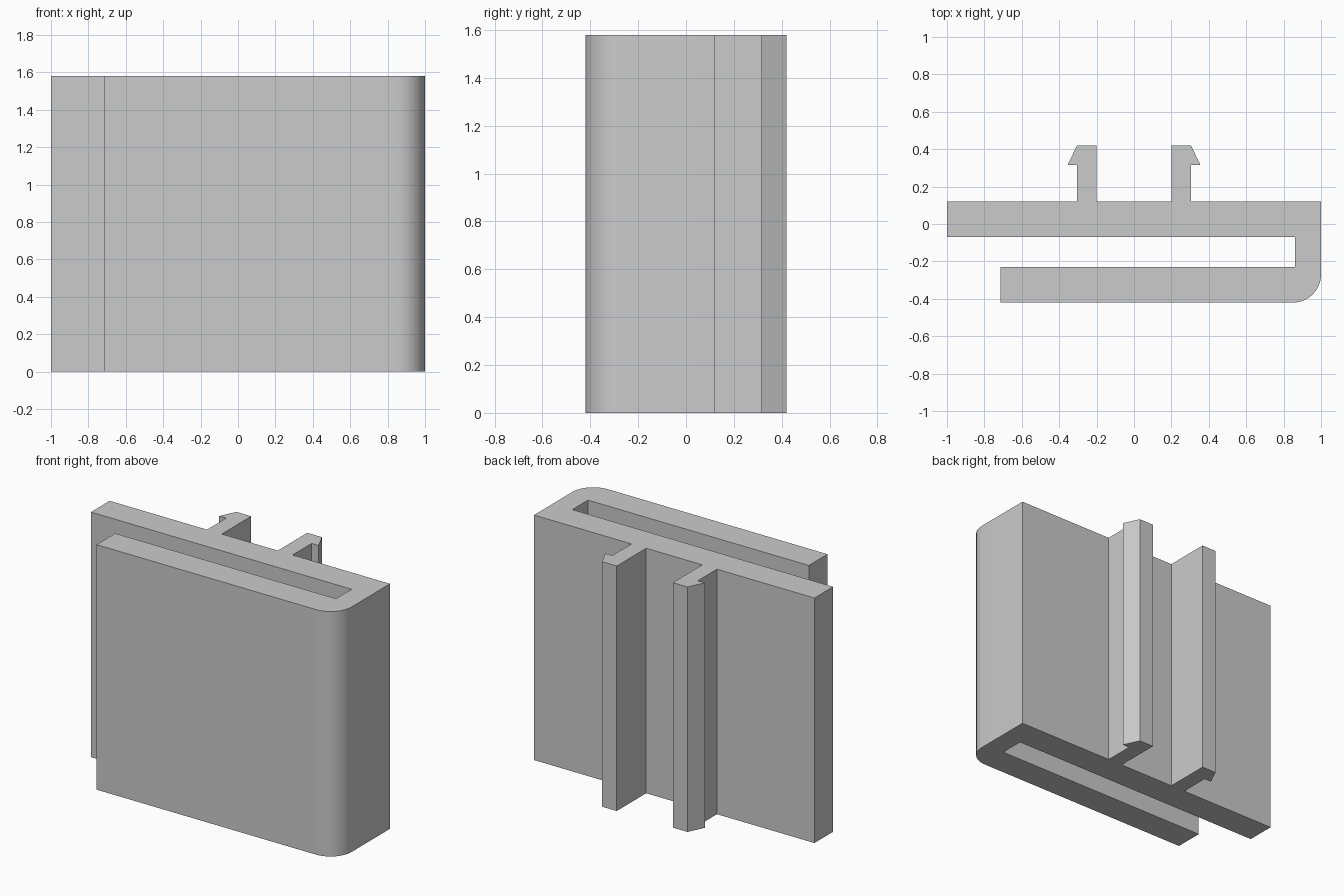
import bpy, bmesh, math

cube = bpy.data.objects.get("Cube")
if cube:
    bpy.data.objects.remove(cube, do_unlink=True)

HEIGHT = 1.58
RADIUS = 0.15

# Single grey plastic
grey = bpy.data.materials.new("grey_plastic")
grey.use_nodes = True
colour = (0.6, 0.6, 0.6, 1)
grey.diffuse_color = colour
grey.node_tree.nodes["Principled BSDF"].inputs["Base Color"].default_value = colour


def extrude_profile(name, points, height):
    """Extrude a counter-clockwise outline upwards from the ground."""
    bm = bmesh.new()
    base = bm.faces.new([bm.verts.new((x, y, 0)) for x, y in points])
    result = bmesh.ops.extrude_face_region(bm, geom=[base], use_keep_orig=True)
    top = [v for v in result["geom"] if isinstance(v, bmesh.types.BMVert)]
    bmesh.ops.translate(bm, verts=top, vec=(0, 0, height))
    bmesh.ops.recalc_face_normals(bm, faces=bm.faces)
    mesh = bpy.data.meshes.new(name)
    bm.to_mesh(mesh)
    bm.free()
    mesh.materials.append(grey)
    obj = bpy.data.objects.new(name, mesh)
    bpy.context.collection.objects.link(obj)
    bpy.ops.object.select_all(action="DESELECT")
    obj.select_set(True)
    bpy.context.view_layer.objects.active = obj
    bpy.ops.object.shade_smooth_by_angle(angle=math.radians(25))
    return obj


# Rounded outer corner where the front flap folds round
steps = 12
corner = []
for i in range(steps + 1):
    a = math.radians(-90 + 90 * i / steps)
    corner.append((1 - RADIUS + RADIUS * math.cos(a),
                   -0.42 + RADIUS + RADIUS * math.sin(a)))

# Snap hook outline on the left, and its mirror on the right
left_hook = [(0.2, 0.12), (0.2, 0.42), (0.305, 0.42),
             (0.355, 0.315), (0.305, 0.315), (0.305, 0.12)]
right_hook = [(-x, y) for x, y in left_hook]

# Whole folded clip as one outline: flap, corner, back plate, hooks, slot
outline = [(-0.715, -0.42)] + corner + [(1, 0.12)]
outline += left_hook[::-1] + right_hook
outline += [(-1, 0.12), (-1, -0.07), (0.86, -0.07),
            (0.86, -0.23), (-0.715, -0.23)]

extrude_profile("folded_clip", outline, HEIGHT)
